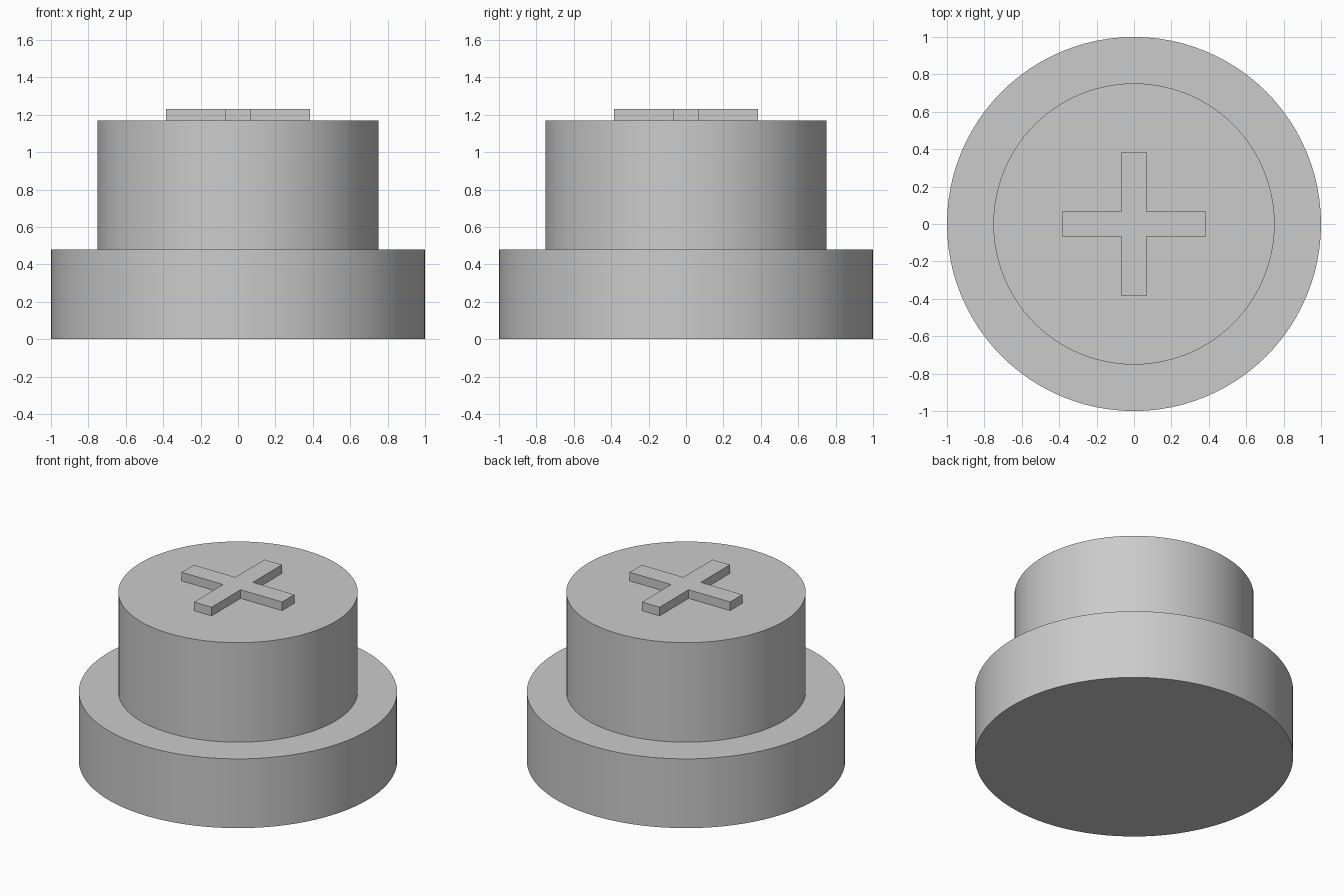
import bpy, bmesh
from mathutils import Matrix

cube = bpy.data.objects.get("Cube")
if cube:
    bpy.data.objects.remove(cube, do_unlink=True)

grey = bpy.data.materials.new("plain_grey")
grey.use_nodes = True
grey.diffuse_color = (0.6, 0.6, 0.6, 1)
grey.node_tree.nodes["Principled BSDF"].inputs["Base Color"].default_value = (0.6, 0.6, 0.6, 1)

BASE_TOP, CAP_TOP, CROSS_TOP = 0.48, 1.17, 1.23


def finish(name, bm):
    bmesh.ops.recalc_face_normals(bm, faces=bm.faces)
    mesh = bpy.data.meshes.new(name)
    bm.to_mesh(mesh)
    bm.free()
    mesh.materials.append(grey)
    obj = bpy.data.objects.new(name, mesh)
    bpy.context.collection.objects.link(obj)
    return obj


def disc(name, radius, bottom, top):
    bm = bmesh.new()
    bmesh.ops.create_cone(bm, cap_ends=True, segments=96, radius1=radius,
                          radius2=radius, depth=top - bottom,
                          matrix=Matrix.Translation((0, 0, (bottom + top) / 2)))
    obj = finish(name, bm)
    bpy.ops.object.select_all(action="DESELECT")
    obj.select_set(True)
    bpy.context.view_layer.objects.active = obj
    bpy.ops.object.shade_smooth_by_angle()


# Wide base and narrower cap
disc("base", 1.0, 0, BASE_TOP)
disc("cap", 0.752, BASE_TOP, CAP_TOP)

# Raised cross: one arm's three corners, turned four times, then extruded
reach, half = 0.385, 0.067
bm = bmesh.new()
corners = []
for turn in range(4):
    for x, y in ((reach, -half), (reach, half), (half, half)):
        for _ in range(turn):
            x, y = -y, x
        corners.append(bm.verts.new((x, y, CAP_TOP)))
outline = bm.faces.new(corners)
raised = bmesh.ops.extrude_face_region(bm, geom=[outline], use_keep_orig=True)
top_verts = [v for v in raised["geom"] if isinstance(v, bmesh.types.BMVert)]
bmesh.ops.translate(bm, verts=top_verts, vec=(0, 0, CROSS_TOP - CAP_TOP))
finish("raised_cross", bm)
